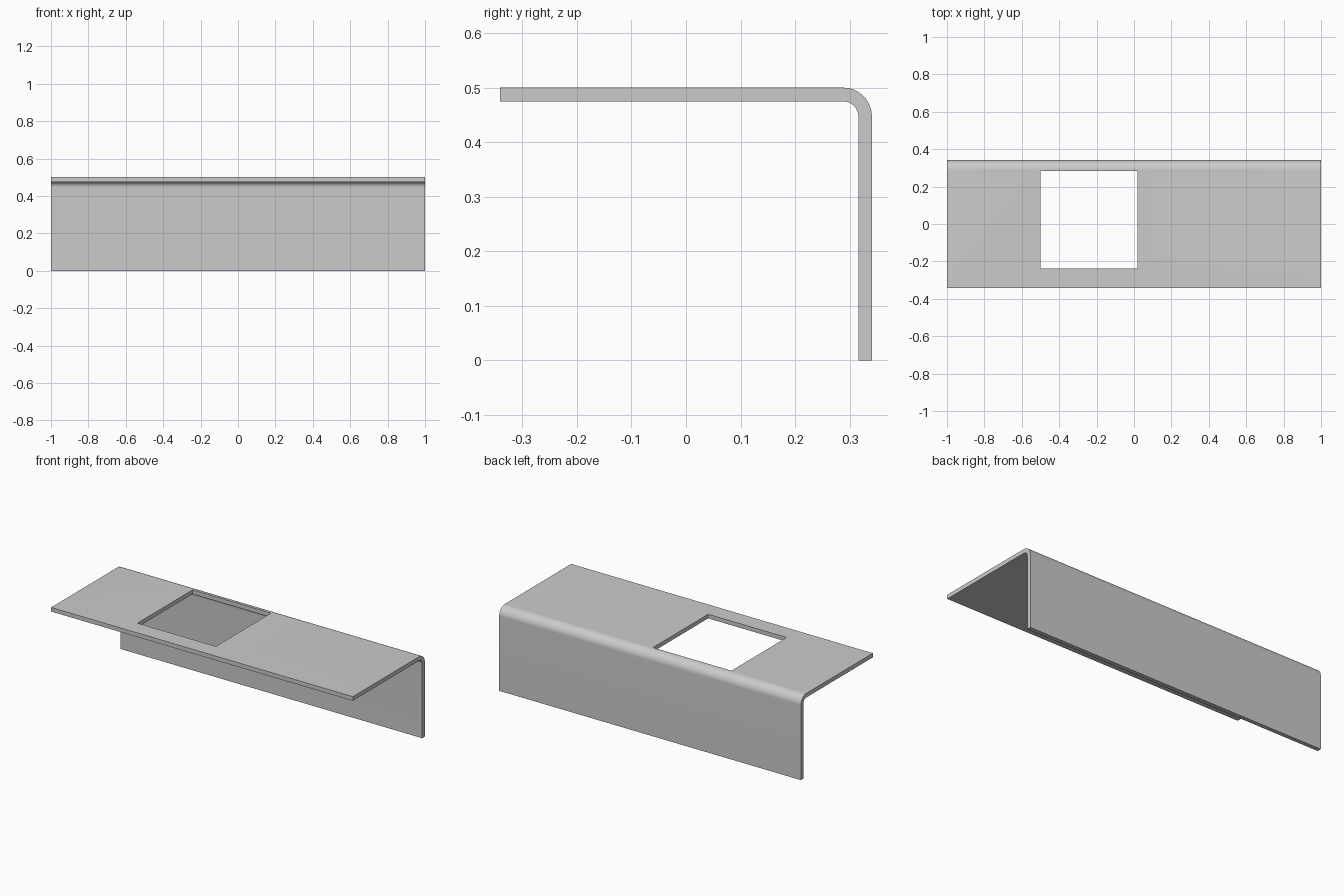
import bpy
import bmesh
from math import sin, cos, pi

cube = bpy.data.objects.get("Cube")
if cube:
    bpy.data.objects.remove(cube, do_unlink=True)

# Overall dimensions
HALF_LENGTH, HALF_DEPTH, HEIGHT = 1.0, 0.341, 0.5
THICKNESS, BEND_RADIUS, BEND_STEPS = 0.025, 0.053, 16

grey = bpy.data.materials.new("sheet_grey")
grey.use_nodes = True
colour = (0.6, 0.6, 0.6, 1)
grey.diffuse_color = colour
grey.node_tree.nodes["Principled BSDF"].inputs["Base Color"].default_value = colour


def bend(radius):
    """Quarter arc from the top flange round to the back flange."""
    cy, cz = HALF_DEPTH - BEND_RADIUS, HEIGHT - BEND_RADIUS
    angles = [pi / 2 * i / BEND_STEPS for i in range(BEND_STEPS + 1)]
    return [(cy + radius * sin(a), cz + radius * cos(a)) for a in angles]


def extrude_profile(name, points, x0, x1):
    """Extrude a closed (y, z) outline along x."""
    bm = bmesh.new()
    face = bm.faces.new([bm.verts.new((x0, y, z)) for y, z in points])
    result = bmesh.ops.extrude_face_region(bm, geom=[face])
    verts = [v for v in result["geom"] if isinstance(v, bmesh.types.BMVert)]
    bmesh.ops.translate(bm, verts=verts, vec=(x1 - x0, 0, 0))
    bmesh.ops.recalc_face_normals(bm, faces=bm.faces)
    mesh = bpy.data.meshes.new(name)
    bm.to_mesh(mesh)
    bm.free()
    obj = bpy.data.objects.new(name, mesh)
    bpy.context.collection.objects.link(obj)
    return obj


# Bent sheet: top flange, rounded bend, back flange
outline = [(-HALF_DEPTH, HEIGHT)] + bend(BEND_RADIUS)
outline += [(HALF_DEPTH, 0), (HALF_DEPTH - THICKNESS, 0)]
outline += bend(BEND_RADIUS - THICKNESS)[::-1]
outline += [(-HALF_DEPTH, HEIGHT - THICKNESS)]
bracket = extrude_profile("angle_bracket", outline, -HALF_LENGTH, HALF_LENGTH)
bracket.data.materials.append(grey)

# Square opening through the top flange
front, back, low, high = -0.238, 0.284, 0.4, 0.6
opening = [(front, low), (back, low), (back, high), (front, high)]
cutter = extrude_profile("opening_cutter", opening, -0.5, 0.02)
cutter.data.materials.append(grey)
cutter.hide_render = True

cut = bracket.modifiers.new("opening", 'BOOLEAN')
cut.operation = 'DIFFERENCE'
cut.solver = 'EXACT'
cut.object = cutter

bpy.ops.object.select_all(action='DESELECT')
bracket.select_set(True)
bpy.context.view_layer.objects.active = bracket
bpy.ops.object.modifier_apply(modifier=cut.name)
bpy.data.objects.remove(cutter, do_unlink=True)

# Smooth bend with crisp sheet edges
bpy.ops.object.shade_smooth_by_angle(angle=pi / 6)
